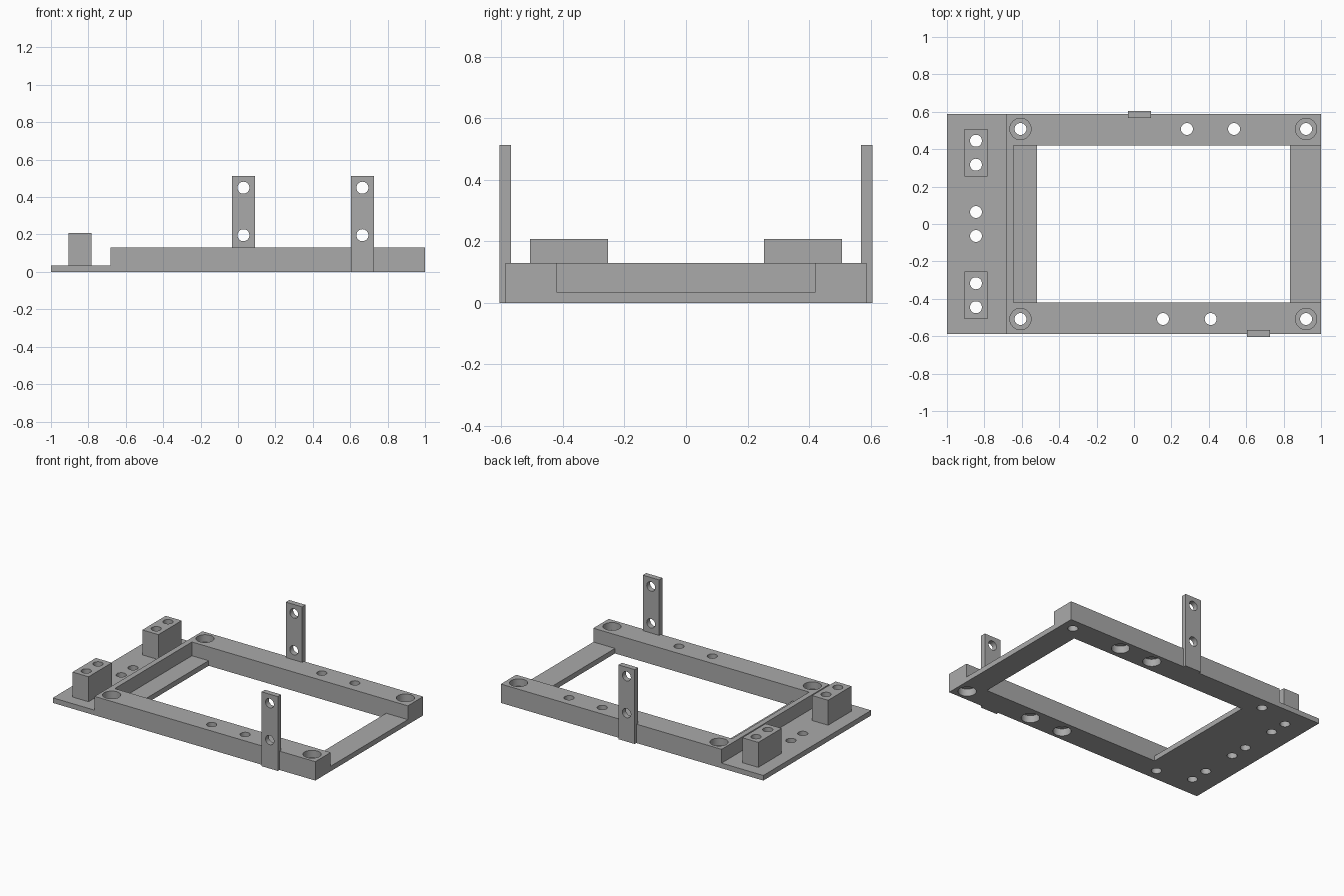
import bpy
import bmesh
from mathutils import Matrix, Vector

if "Cube" in bpy.data.objects:
    bpy.data.objects.remove(bpy.data.objects["Cube"], do_unlink=True)

GREY = (0.40, 0.40, 0.40, 1.0)
grey = bpy.data.materials.new("plain grey")
grey.use_nodes = True
grey.diffuse_color = GREY
grey.node_tree.nodes["Principled BSDF"].inputs["Base Color"].default_value = GREY

PLATE, RAIL = 0.035, 0.13        # heights of base plate and rails
HALF, INNER = 0.587, 0.42        # outer and inner rail edges in y
HOLE_Y, R, BORE_R, BORE = 0.508, 0.032, 0.057, 0.05
BLOCK_X = -0.845


def make_object(name, bm):
    mesh = bpy.data.meshes.new(name)
    bm.to_mesh(mesh)
    bm.free()
    mesh.materials.append(grey)
    obj = bpy.data.objects.new(name, mesh)
    bpy.context.collection.objects.link(obj)
    return obj


def box(name, x, y, z):
    """Box from (low, high) pairs."""
    bm = bmesh.new()
    lo, hi = Vector((x[0], y[0], z[0])), Vector((x[1], y[1], z[1]))
    size = hi - lo
    bmesh.ops.create_cube(bm, size=1, matrix=Matrix.Translation((lo + hi) / 2) @ Matrix.Diagonal(size.to_4d()))
    return make_object(name, bm)


def drill(x, y, z, radius, length, axis="Z"):
    """Cylinder cutter centred on a point."""
    bm = bmesh.new()
    turn = Matrix.Rotation(1.5707963, 4, "X") if axis == "Y" else Matrix()
    bmesh.ops.create_cone(bm, cap_ends=True, segments=32, radius1=radius, radius2=radius,
                          depth=length, matrix=Matrix.Translation((x, y, z)) @ turn)
    cutter = make_object("hole_cutter", bm)
    cutter.hide_render = True
    return cutter


def combine(obj, tools, operation):
    """Apply a boolean for each tool, then remove the tool."""
    bpy.context.view_layer.objects.active = obj
    for tool in tools:
        mod = obj.modifiers.new("boolean", "BOOLEAN")
        mod.operation = operation
        mod.solver = "EXACT"
        mod.object = tool
        bpy.ops.object.modifier_apply(modifier=mod.name)
        bpy.data.objects.remove(tool, do_unlink=True)


def finish(obj):
    bpy.ops.object.select_all(action="DESELECT")
    obj.select_set(True)
    bpy.context.view_layer.objects.active = obj
    bpy.ops.object.shade_smooth_by_angle(angle=0.6)


# Frame: solid bed, with the raised centre and the low front shelf cut away
frame = box("frame", (-1, 1), (-HALF, HALF), (0, RAIL))
combine(frame, [
    box("shelf_cutter", (-1.1, -0.682), (-1, 1), (PLATE, 1)),
    box("recess_cutter", (-0.645, 1.1), (-INNER, INNER), (PLATE, 1)),
    box("opening_cutter", (-0.518, 0.835), (-INNER, INNER), (-1, 1)),
], "DIFFERENCE")

# Corner holes, recessed from the top
cuts = []
for x in (-0.607, 0.92):
    for y in (-HOLE_Y, HOLE_Y):
        cuts.append(drill(x, y, 0, R, 1))
        cuts.append(drill(x, y, RAIL, BORE_R, 2 * BORE))
# One corner is recessed from below as well
cuts.append(drill(0.92, -HOLE_Y, 0, BORE_R, 2 * BORE))

# Rail holes, recessed from below
for x, y in ((0.155, -HOLE_Y), (0.41, -HOLE_Y), (0.283, HOLE_Y), (0.535, HOLE_Y)):
    cuts.append(drill(x, y, 0, R, 1))
    cuts.append(drill(x, y, 0, BORE_R, 2 * BORE))

# Row of holes along the shelf
for y in (0.064, 0.317, 0.445):
    for side in (-1, 1):
        cuts.append(drill(BLOCK_X, side * y, 0, R, 1))
combine(frame, cuts, "DIFFERENCE")
finish(frame)

# Raised mounting blocks, each with two holes
for name, side in (("front_block", -1), ("back_block", 1)):
    block = box(name, (BLOCK_X - 0.061, BLOCK_X + 0.061),
                sorted((side * 0.253, side * 0.507)), (PLATE, 0.207))
    combine(block, [drill(BLOCK_X, side * y, 0, R, 1) for y in (0.317, 0.445)], "DIFFERENCE")
    finish(block)

# Upright tabs on the rail sides, each with two cross holes
for name, x, side in (("front_tab", 0.665, -1), ("back_tab", 0.029, 1)):
    tab = box(name, (x - 0.062, x + 0.062), sorted((side * 0.568, side * 0.605)), (0, 0.512))
    combine(tab, [drill(x, side * HALF, z, R, 0.3, "Y") for z in (0.196, 0.45)], "DIFFERENCE")
    finish(tab)
